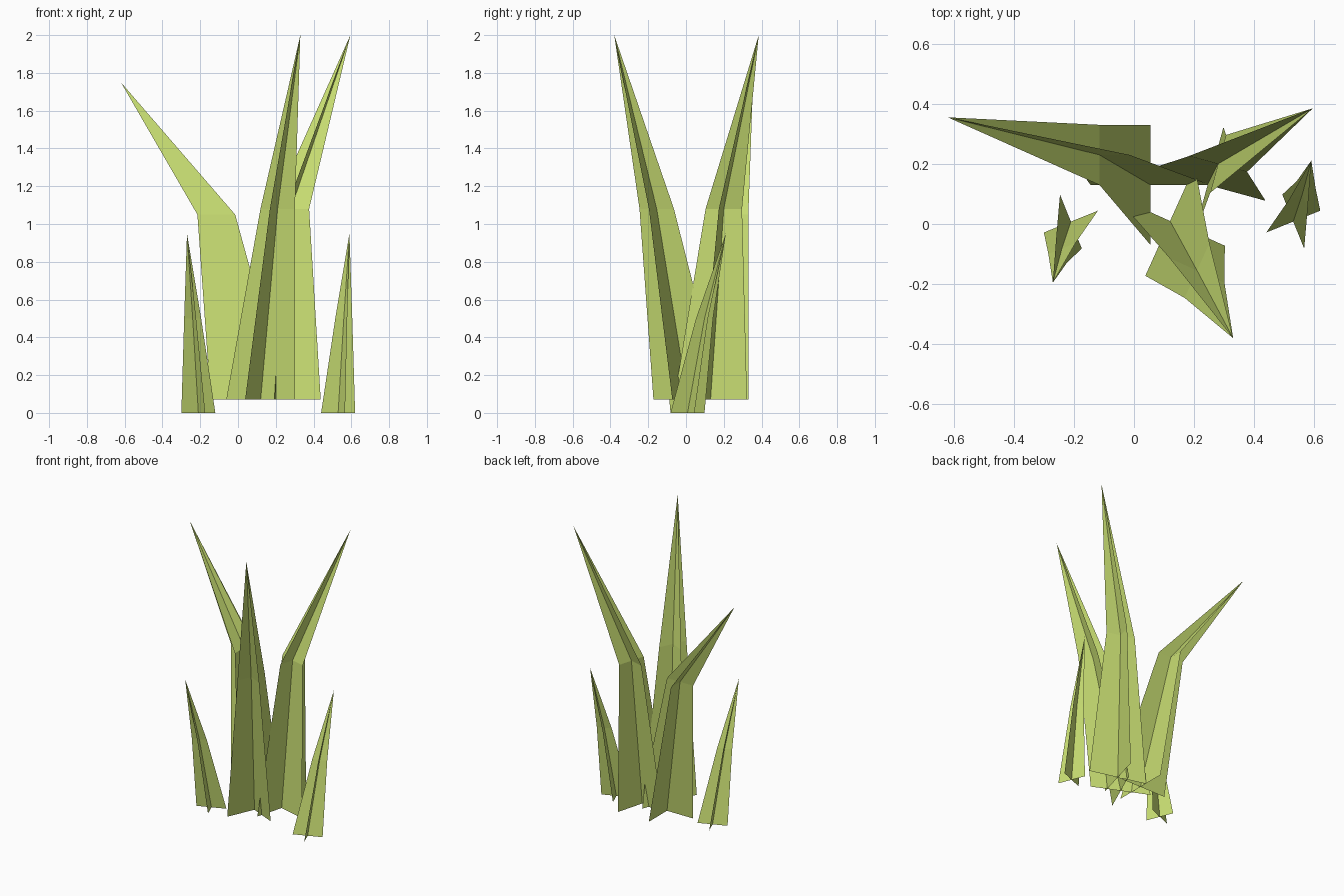
import bpy
import bmesh
from math import cos, sin, radians
from mathutils import Vector

cube = bpy.data.objects.get("Cube")
if cube:
    bpy.data.objects.remove(cube, do_unlink=True)

# Single leaf colour
leaf = bpy.data.materials.new("leaf_green")
leaf.use_nodes = True
colour = (0.58, 0.73, 0.17, 1.0)
leaf.diffuse_color = colour
bsdf = leaf.node_tree.nodes["Principled BSDF"]
bsdf.inputs["Base Color"].default_value = colour
bsdf.inputs["Roughness"].default_value = 0.9


def blade(name, base, mid, tip, radius, angle):
    """Two crossed sheets that halve in width at the bend and end in a point."""
    base, mid, tip = Vector(base), Vector(mid), Vector(tip)
    bm = bmesh.new()
    for turn in (0, 90):
        a = radians(angle + turn)
        side = Vector((cos(a), sin(a), 0)) * radius
        low = [bm.verts.new(base + side * s) for s in (-1, 1)]
        bend = [bm.verts.new(mid + side * s * 0.5) for s in (-1, 1)]
        point = bm.verts.new(tip)
        bm.faces.new((low[0], low[1], bend[1], bend[0]))
        bm.faces.new((bend[0], bend[1], point))
    mesh = bpy.data.meshes.new(name)
    bm.to_mesh(mesh)
    bm.free()
    mesh.materials.append(leaf)
    obj = bpy.data.objects.new(name, mesh)
    bpy.context.collection.objects.link(obj)
    return obj


# Tall blades in the middle of the tuft
blade("tall_front_blade", (0.12, 0.01, 0.07), (0.21, -0.155, 1.08), (0.33, -0.38, 2.0), 0.2, -24.3)
blade("tall_left_blade", (0.245, 0.13, 0.07), (0.28, 0.2, 1.08), (0.595, 0.385, 2.0), 0.2, -15.3)
blade("tall_right_blade", (0.055, 0.13, 0.07), (-0.115, 0.23, 1.05), (-0.62, 0.355, 1.75), 0.2, 0)

# Short blades on either side, turned half a circle from each other
for name, x, s in (("short_left_blade", 0.53, 1), ("short_right_blade", -0.21, -1)):
    blade(name, (x, 0.008, 0), (x + s * 0.03, 0.008 + s * 0.09, 0.5),
          (x + s * 0.06, 0.008 + s * 0.203, 0.95), 0.097, 22)
